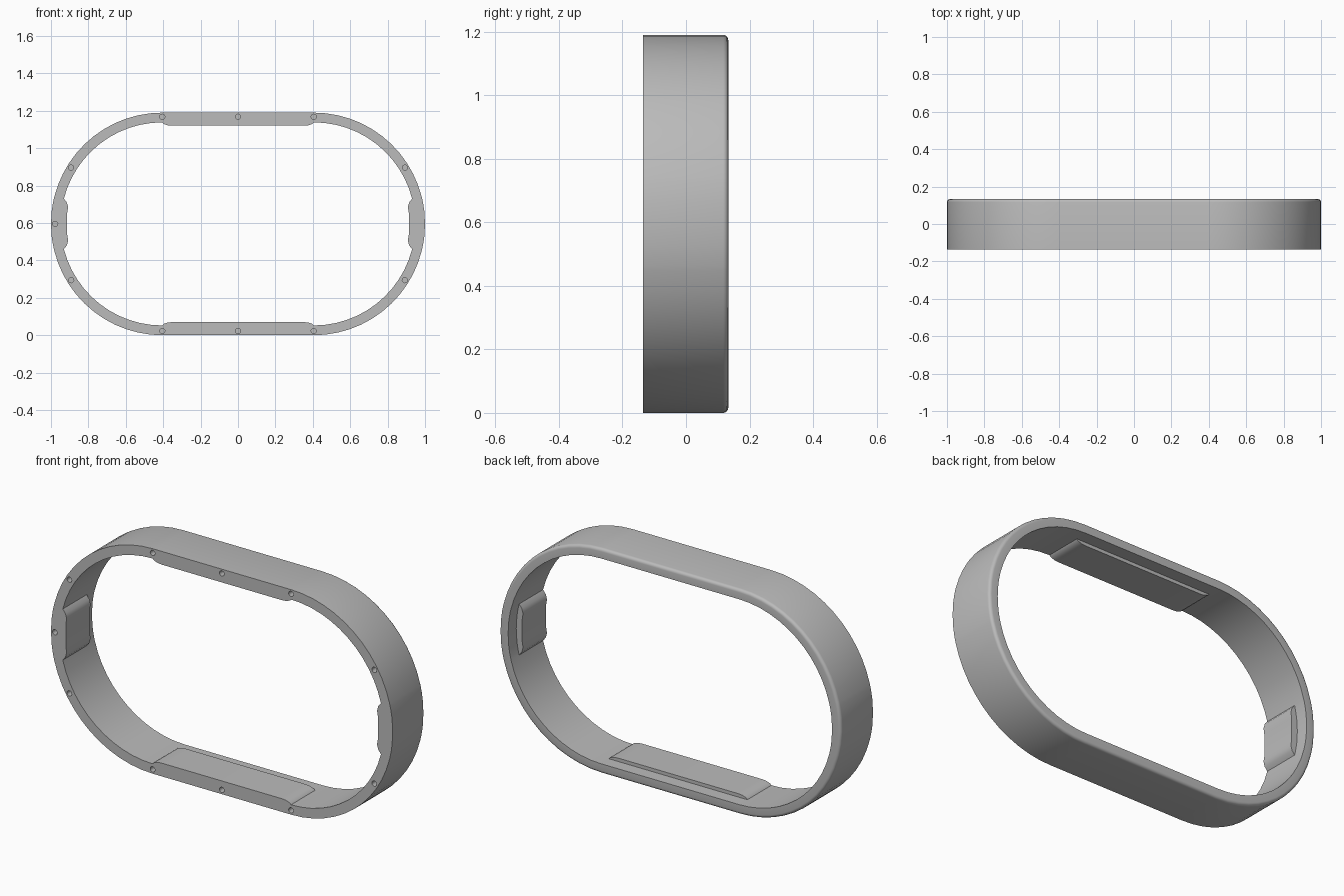
import bpy
import bmesh
from math import sin, cos, pi, radians
from mathutils import Matrix, Vector

cube = bpy.data.objects.get("Cube")
if cube:
    bpy.data.objects.remove(cube, do_unlink=True)

OUTER, INNER = 0.595, 0.543      # end radii of the rounded band
HALF_STRAIGHT = 0.405
FRONT, BACK, PAD_END = -0.135, 0.133, 0.065
FILLET = 0.016
HOLE_R = 0.5725                  # offset of the screw hole line

grey = bpy.data.materials.new("plain grey")
grey.use_nodes = True
colour = (0.5, 0.5, 0.5, 1)
grey.diffuse_color = colour
grey.node_tree.nodes["Principled BSDF"].inputs["Base Color"].default_value = colour


def spot(x, angle, r, y):
    """Point at offset r from the straight middle line."""
    return Vector((x + r * cos(angle), y, OUTER + r * sin(angle)))


# Quarter outline stations: (x on middle line, angle, padded inner radius)
quarter = [(0, 90, 0.525), (0.35, 90, 0.525), (0.375, 90, 0.527), (0.398, 90, 0.535)]
pad_angle, steps = 14.4, 12
for i in range(steps + 1):
    quarter.append((HALF_STRAIGHT, 90 - i * (90 - pad_angle) / steps, INNER))
quarter += [(HALF_STRAIGHT, 12.7, 0.523), (HALF_STRAIGHT, 10.1, 0.511),
            (HALF_STRAIGHT, 6.7, 0.5115), (HALF_STRAIGHT, 0, 0.508)]

# Mirror the quarter to the whole closed outline
half = quarter + [(x, -a, r) for x, a, r in reversed(quarter[:-1])]
stations = half + [(-x, 180 - a, r) for x, a, r in reversed(half[1:-1])]

# Cross-section of the band; None means the padded inner radius
section = [(OUTER, FRONT)]
for i in range(5):
    t = i * pi / 8
    section.append((OUTER - FILLET * (1 - cos(t)), BACK - FILLET * (1 - sin(t))))
section += [(INNER, BACK), (INNER, PAD_END), (None, PAD_END), (None, FRONT)]

bm = bmesh.new()
loops = [[bm.verts.new(spot(x, radians(a), r or pad, y)) for x, a, pad in stations]
         for r, y in section]
n = len(stations)
for k, loop in enumerate(loops):
    following = loops[(k + 1) % len(loops)]
    for i in range(n):
        j = (i + 1) % n
        bm.faces.new((loop[i], loop[j], following[j], following[i]))
bmesh.ops.remove_doubles(bm, verts=bm.verts, dist=0.0001)
bmesh.ops.recalc_face_normals(bm, faces=bm.faces)
mesh = bpy.data.meshes.new("band")
bm.to_mesh(mesh)
bm.free()
mesh.materials.append(grey)
band = bpy.data.objects.new("band", mesh)
bpy.context.collection.objects.link(band)

# Blind screw holes in the front face (none at the left tip)
holes = [(0, 90), (0, -90), (-HALF_STRAIGHT, 180)]
for side in (-1, 1):
    for a in (90, 31.7, -31.7, -90):
        holes.append((side * HALF_STRAIGHT, a if side > 0 else 180 - a))
bm = bmesh.new()
for x, a in holes:
    place = Matrix.Translation(spot(x, radians(a), HOLE_R, FRONT))
    bmesh.ops.create_cone(bm, cap_ends=True, segments=20, radius1=0.014, radius2=0.014,
                          depth=0.1, matrix=place @ Matrix.Rotation(pi / 2, 4, "X"))
cutter_mesh = bpy.data.meshes.new("hole_cutter")
bm.to_mesh(cutter_mesh)
bm.free()
cutter_mesh.materials.append(grey)
cutter = bpy.data.objects.new("hole_cutter", cutter_mesh)
cutter.hide_render = True
bpy.context.collection.objects.link(cutter)

drill = band.modifiers.new("screw holes", "BOOLEAN")
drill.operation = "DIFFERENCE"
drill.solver = "EXACT"
drill.object = cutter
for other in bpy.context.selected_objects:
    other.select_set(False)
band.select_set(True)
bpy.context.view_layer.objects.active = band
bpy.ops.object.modifier_apply(modifier=drill.name)
bpy.data.objects.remove(cutter, do_unlink=True)
bpy.ops.object.shade_smooth_by_angle(angle=radians(35))
